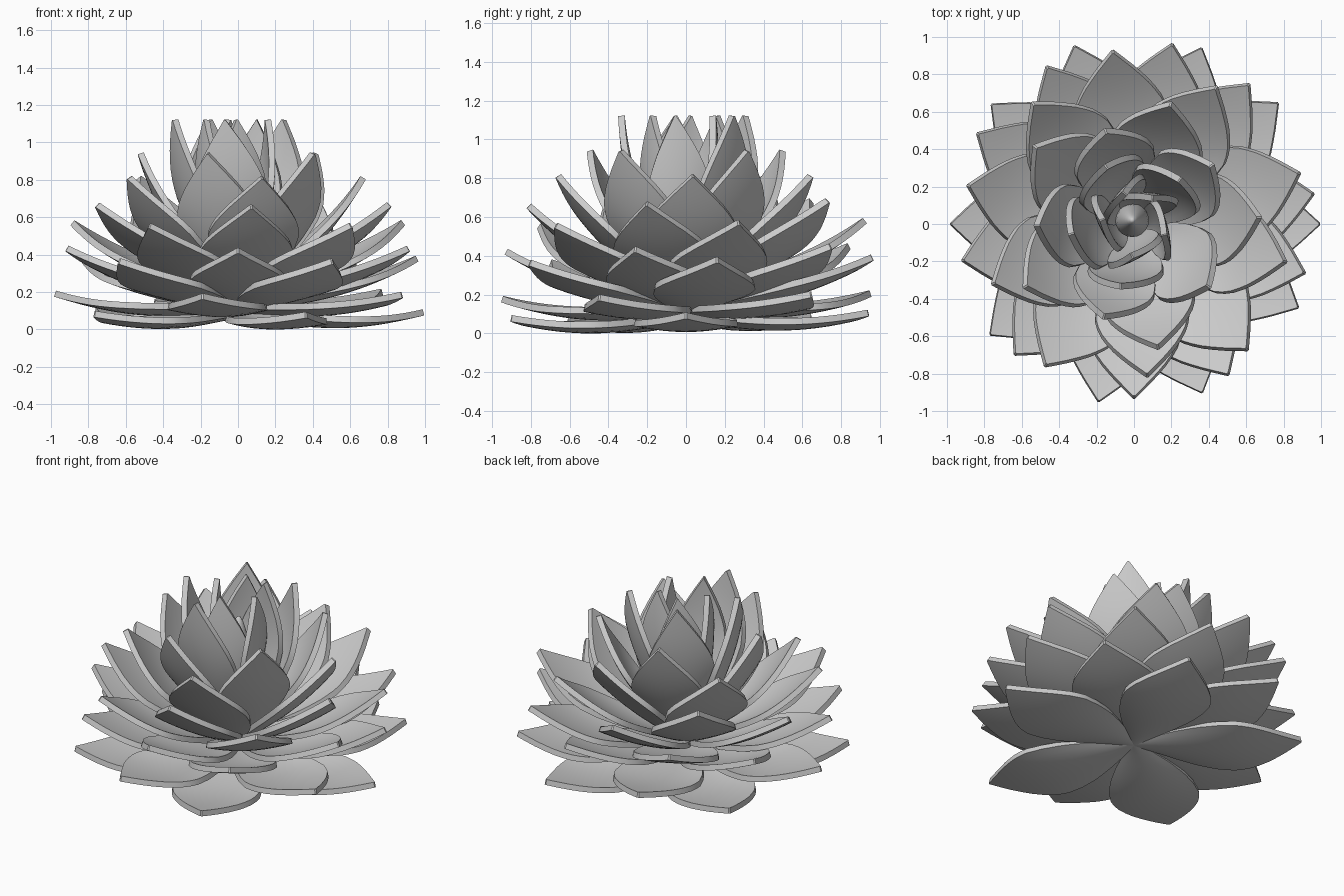
import bpy, bmesh, math
from mathutils import Vector, Matrix

if "Cube" in bpy.data.objects:
    bpy.data.objects.remove(bpy.data.objects["Cube"])

# half-width of a petal along its length (fraction of the widest point)
PROFILE = [(0, .10), (.12, .32), (.25, .60), (.38, .83), (.5, .96), (.6, 1),
           (.68, .94), (.78, .73), (.88, .43), (1, .02)]
ROWS, COLS = 20, 10
THICK = .034


def half_width(t):
    for (a, wa), (b, wb) in zip(PROFILE, PROFILE[1:]):
        if t <= b:
            return wa + (wb - wa) * (t - a) / (b - a)
    return PROFILE[-1][1]


def petal(bm, angle, reach, height, base_z, base_r, width, sag, roll):
    """Curved, cupped petal sheet running from the base to its tip."""
    a = math.radians(angle)
    out = Vector((math.cos(a), math.sin(a), 0))
    base = out * base_r + Vector((0, 0, base_z))
    tip = out * reach + Vector((0, 0, height))
    d = (tip - base).normalized()
    length = (tip - base).length
    side = Vector((out.y, -out.x, 0))
    side = Matrix.Rotation(math.radians(roll), 3, d) @ side
    n = side.cross(d)
    grid = []
    for i in range(ROWS + 1):
        t = i / ROWS
        w = half_width(t)
        row = []
        for j in range(COLS + 1):
            s = 2 * j / COLS - 1
            lift = -sag * math.sin(math.pi * t ** 1.15) + .07 * s * s * w * (1 - t)
            row.append(bm.verts.new(base + d * length * t + side * s * w * width / 2 + n * lift))
        grid.append(row)
    for i in range(ROWS):
        for j in range(COLS):
            bm.faces.new((grid[i][j], grid[i][j + 1], grid[i + 1][j + 1], grid[i + 1][j]))


def finish(obj):
    """Apply modifiers and shade smooth with sharp rims."""
    bpy.ops.object.select_all(action='DESELECT')
    obj.select_set(True)
    bpy.context.view_layer.objects.active = obj
    for m in list(obj.modifiers):
        bpy.ops.object.modifier_apply(modifier=m.name)
    bpy.ops.object.shade_smooth_by_angle(angle=math.radians(40))


# rings: petal angles, reach, tip height, base height, base radius, width, sag, roll
RINGS = [
    ((0, 69, 140, 217.6, 292), .985, .09, .075, .0, .53, .06, 0),
    ((40, 108.5, 180, 258.7, 333), .985, .19, .10, .0, .53, .055, 0),
    ((9.5, 78, 150, 227.6, 302), .96, .375, .10, .0, .52, .055, 0),
    ((50.5, 119, 192, 270, 344), .945, .435, .11, .0, .51, .055, 0),
    ((17, 97, 167, 238, 312), .91, .565, .11, .0, .51, .055, 0),
    ((59, 130, 203, 275, 346), .83, .67, .12, .0, .50, .055, 0),
    ((3, 73, 142, 210, 281), .67, .81, .12, .01, .49, .055, 0),
    ((37, 107, 181, 252, 320), .52, .94, .13, .02, .44, .06, 3),
    ((44, 116, 189, 258), .34, 1.12, .14, .02, .40, .07, 10),
    ((54, 107, 172, 266, 340), .17, 1.12, .15, .05, .32, .05, 32),
]

for k, (angles, reach, height, bz, br, width, sag, roll) in enumerate(RINGS):
    bm = bmesh.new()
    for a in angles:
        wide = reach > .8    # the outer rings lean slightly to the back
        r = reach + .02 * math.cos(math.radians(a - 70)) * wide
        h = height + .015 * math.sin(math.radians(a)) * wide
        petal(bm, a, r, h, bz, br, width, sag, roll)
    me = bpy.data.meshes.new(f"petal_ring_{k + 1}")
    bm.to_mesh(me)
    bm.free()
    ob = bpy.data.objects.new(f"petal_ring_{k + 1}", me)
    bpy.context.collection.objects.link(ob)
    sol = ob.modifiers.new("thickness", 'SOLIDIFY')
    sol.thickness = THICK
    sol.offset = 0
    finish(ob)

# closed bud in the middle
bpy.ops.mesh.primitive_uv_sphere_add(segments=20, ring_count=14, radius=1, location=(-.01, .02, .52))
bud = bpy.context.object
bud.name = "centre_bud"
for v in bud.data.vertices:
    taper = 1 - .3 * max(v.co.z, 0)
    v.co = Vector((v.co.x * .09 * taper, v.co.y * .09 * taper, v.co.z * .40))
finish(bud)

# rest the flower on the ground
bpy.context.view_layer.update()
obs = [o for o in bpy.context.scene.objects if o.type == 'MESH']
low = min((o.matrix_world @ v.co).z for o in obs for v in o.data.vertices)
for o in obs:
    o.location.z -= low
